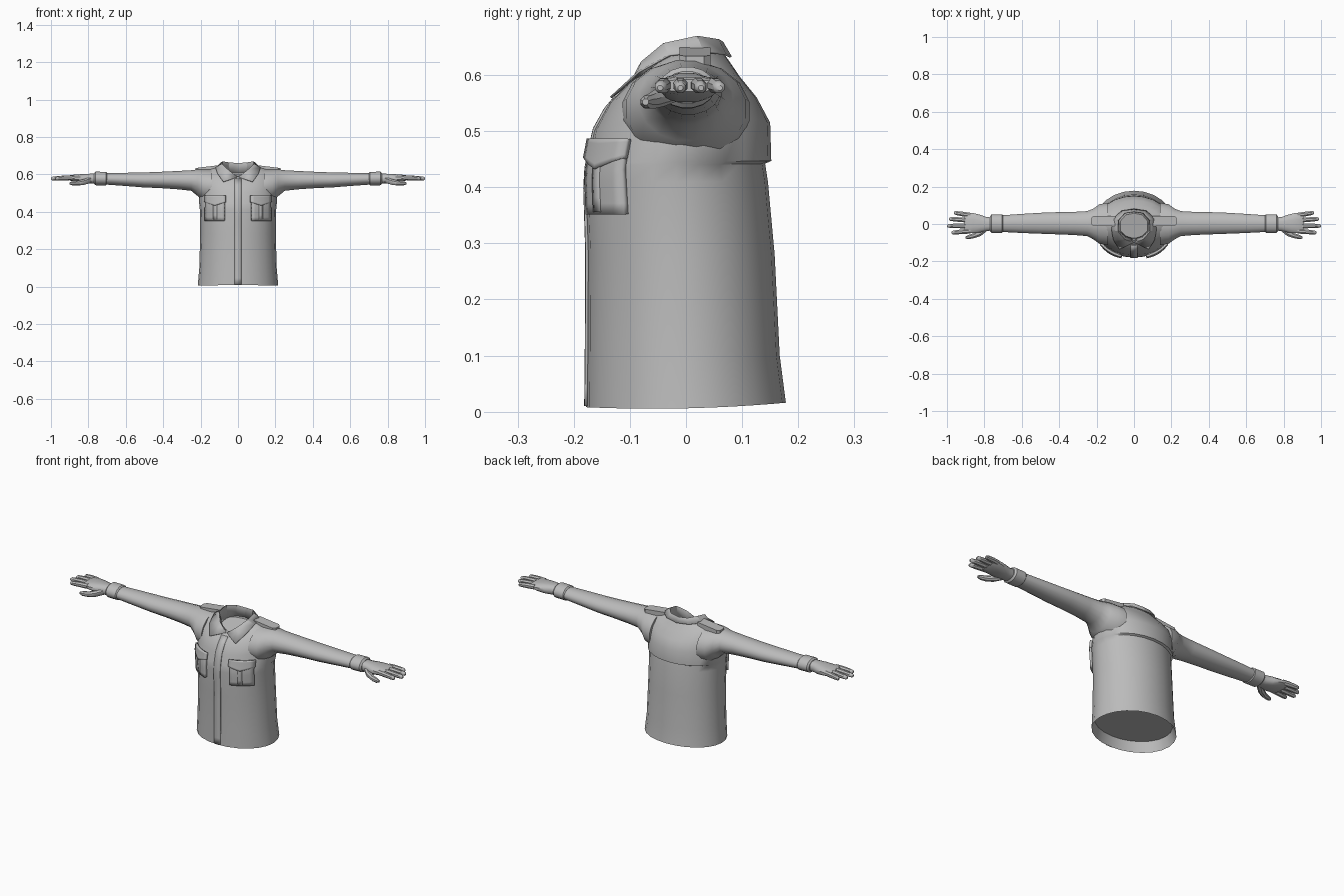
import bpy, bmesh, math

if "Cube" in bpy.data.objects:
    bpy.data.objects.remove(bpy.data.objects["Cube"])

grey = bpy.data.materials.new("grey_cloth")
grey.diffuse_color = (0.5, 0.5, 0.5, 1)
grey.use_nodes = True
grey.node_tree.nodes["Principled BSDF"].inputs["Base Color"].default_value = grey.diffuse_color


def make(name, bm, mirror=False, thick=0.0, angle=40):
    """Finish a bmesh as a smooth object, optionally thickened and mirrored."""
    bmesh.ops.recalc_face_normals(bm, faces=bm.faces)
    me = bpy.data.meshes.new(name)
    bm.to_mesh(me)
    bm.free()
    me.shade_smooth()
    me.set_sharp_from_angle(angle=math.radians(angle))
    me.materials.append(grey)
    ob = bpy.data.objects.new(name, me)
    bpy.context.collection.objects.link(ob)
    if thick:
        s = ob.modifiers.new("thickness", 'SOLIDIFY')
        s.thickness, s.offset = thick, 0
    if mirror:
        ob.modifiers.new("mirror", 'MIRROR')
    return ob


def loft(bm, rings, closed=True, cap_start=True, cap_end=True):
    """Skin a list of point rings with quads."""
    vs = [[bm.verts.new(p) for p in r] for r in rings]
    n = len(vs[0])
    for a, b in zip(vs, vs[1:]):
        for i in range(n if closed else n - 1):
            j = (i + 1) % n
            bm.faces.new((a[i], a[j], b[j], b[i]))
    if closed and cap_start:
        bm.faces.new(vs[0])
    if closed and cap_end:
        bm.faces.new(vs[-1])


# torso: half width, front y, back y, front z, back z, side z
torso = [
    (.215, -.178, .178, .008, .016, .006),
    (.207, -.177, .167, .10, .10, .10),
    (.202, -.176, .158, .28, .28, .28),
    (.204, -.180, .146, .41, .41, .41),
    (.207, -.177, .141, .44, .442, .44),
    (.209, -.176, .152, .443, .447, .445),
    (.206, -.165, .150, .50, .515, .53),
    (.194, -.137, .126, .55, .56, .59),
    (.160, -.108, .096, .58, .597, .625),
    (.105, -.088, .070, .592, .635, .640),
]
inside_top = [(.08, -.075, .06, .57, .60, .60)]
inside_hem = [(.20, -.165, .155, .06, .06, .06)]


def body_ring(r, n=24):
    hw, yf, yb, zf, zb, zs = r
    pts = []
    for i in range(n):
        a = 2 * math.pi * i / n
        c, s = math.cos(a), math.sin(a)
        z = zf + (zb - zf) * (s + 1) / 2 + (zs - (zf + zb) / 2) * c * c
        pts.append((hw * c, (yf + yb) / 2 + (yb - yf) / 2 * s, z))
    return pts


bm = bmesh.new()
loft(bm, [body_ring(r) for r in inside_hem + torso + inside_top])
make("shirt_body", bm, angle=50)


def front_y(x, z):
    """Height of the shirt front at x, z."""
    for a, b in zip(torso, torso[1:]):
        if z <= b[3]:
            break
    t = max(0, min(1, (z - a[3]) / (b[3] - a[3])))
    hw, yf, yb = (a[k] + (b[k] - a[k]) * t for k in range(3))
    return (yf + yb) / 2 - (yb - yf) / 2 * math.sqrt(max(0, 1 - (x / hw) ** 2))


def patch(name, x0, x1, top, bottom, out, thick, mirror, nx=6, nz=6):
    """Cloth panel that follows the shirt front."""
    rows = []
    for j in range(nz + 1):
        row = []
        for i in range(nx + 1):
            u = i / nx
            x, zb = x0 + (x1 - x0) * u, bottom(u)
            z = zb + (top - zb) * j / nz
            row.append((x, front_y(x, z) - out, z))
        rows.append(row)
    bm = bmesh.new()
    loft(bm, rows, closed=False)
    make(name, bm, mirror, thick)


patch("pocket", .072, .172, .47, lambda u: .352, .004, .016, True)
patch("pocket_pleat", .112, .132, .46, lambda u: .356, .012, .006, True, 2, 4)
patch("pocket_flap", .066, .178, .486, lambda u: .452 - .020 * (1 - abs(2 * u - 1)),
      .012, .012, True)
patch("button_placket", -.019, .019, .575, lambda u: .01, .001, .005, False, 2, 16)


def tube_rings(table, n, power=1.0):
    """Rings across x; each entry is x, centre y, centre z, y radius, z radius."""
    def p(v):
        return math.copysign(abs(v) ** power, v)
    return [[(x, cy + ry * p(math.cos(2 * math.pi * (i + .5) / n)),
              cz + rz * p(math.sin(2 * math.pi * (i + .5) / n))) for i in range(n)]
            for x, cy, cz, ry, rz in table]


# sleeves
bm = bmesh.new()
loft(bm, tube_rings([
    (.14, .0, .535, .115, .092), (.185, .0, .54, .108, .087), (.215, .0, .555, .085, .073),
    (.25, .002, .567, .068, .056), (.32, .003, .569, .063, .050), (.42, .004, .570, .060, .044),
    (.50, .004, .570, .057, .041), (.60, .003, .573, .052, .036), (.71, .002, .576, .045, .031),
], 16))
make("sleeve", bm, True)

# cuffs
bm = bmesh.new()
loft(bm, tube_rings([(.700, .002, .577, .044, .031), (.706, .002, .577, .050, .037),
                     (.762, .002, .578, .050, .037), (.770, .002, .578, .041, .029)], 16))
make("cuff", bm, True)

# hands
bm = bmesh.new()
loft(bm, tube_rings([(.75, .0, .578, .036, .027), (.79, .0, .577, .038, .027),
                     (.82, .002, .577, .048, .026), (.86, .005, .579, .055, .021),
                     (.895, .005, .581, .056, .016), (.905, .005, .581, .052, .011)], 12, .8))
make("palm", bm, True)

# fingers: root y, tip x, tip y
bm = bmesh.new()
for y0, x1, y1 in ((.047, .962, .060), (.020, .99, .027), (-.010, 1.0, -.010), (-.038, .975, -.046)):
    x0 = .875
    loft(bm, tube_rings([(x0 + (x1 - x0) * t, y0 + (y1 - y0) * t, .582 - .005 * t * t, r, r)
                         for t, r in ((0, .014), (.4, .014), (.8, .012), (.95, .010), (1, .005))], 8))
make("finger", bm, True)
bm = bmesh.new()
loft(bm, tube_rings([(.785, -.018, .572, .020, .018), (.82, -.046, .560, .020, .017),
                     (.855, -.062, .553, .015, .014), (.885, -.070, .552, .012, .012),
                     (.900, -.072, .552, .006, .006)], 8))
make("thumb", bm, True)

# collar: inner base, folded top edge and outer lower edge, front to back
inner = [(.0, -.080, .575), (.045, -.066, .59), (.075, -.035, .60), (.075, .015, .605),
         (.045, .050, .61), (0, .060, .61)]
fold = [(.004, -.100, .585), (.052, -.080, .622), (.086, -.040, .655), (.084, .020, .668),
        (.050, .058, .662), (0, .066, .658)]
outer = [(.078, -.134, .560), (.110, -.085, .605), (.120, -.030, .635), (.112, .030, .642),
         (.065, .070, .637), (0, .080, .632)]
bm = bmesh.new()
loft(bm, [inner, fold, outer], closed=False)
make("collar", bm, True, .004, angle=35)

# shoulder straps
bm = bmesh.new()
outline = [(.10, -.012), (.215, -.012), (.228, 0), (.228, .032), (.215, .044), (.10, .044)]
loft(bm, [[(x, y, z0 - .12 * (x - .10)) for x, y in outline] for z0 in (.615, .649)])
make("shoulder_strap", bm, True, angle=30)
